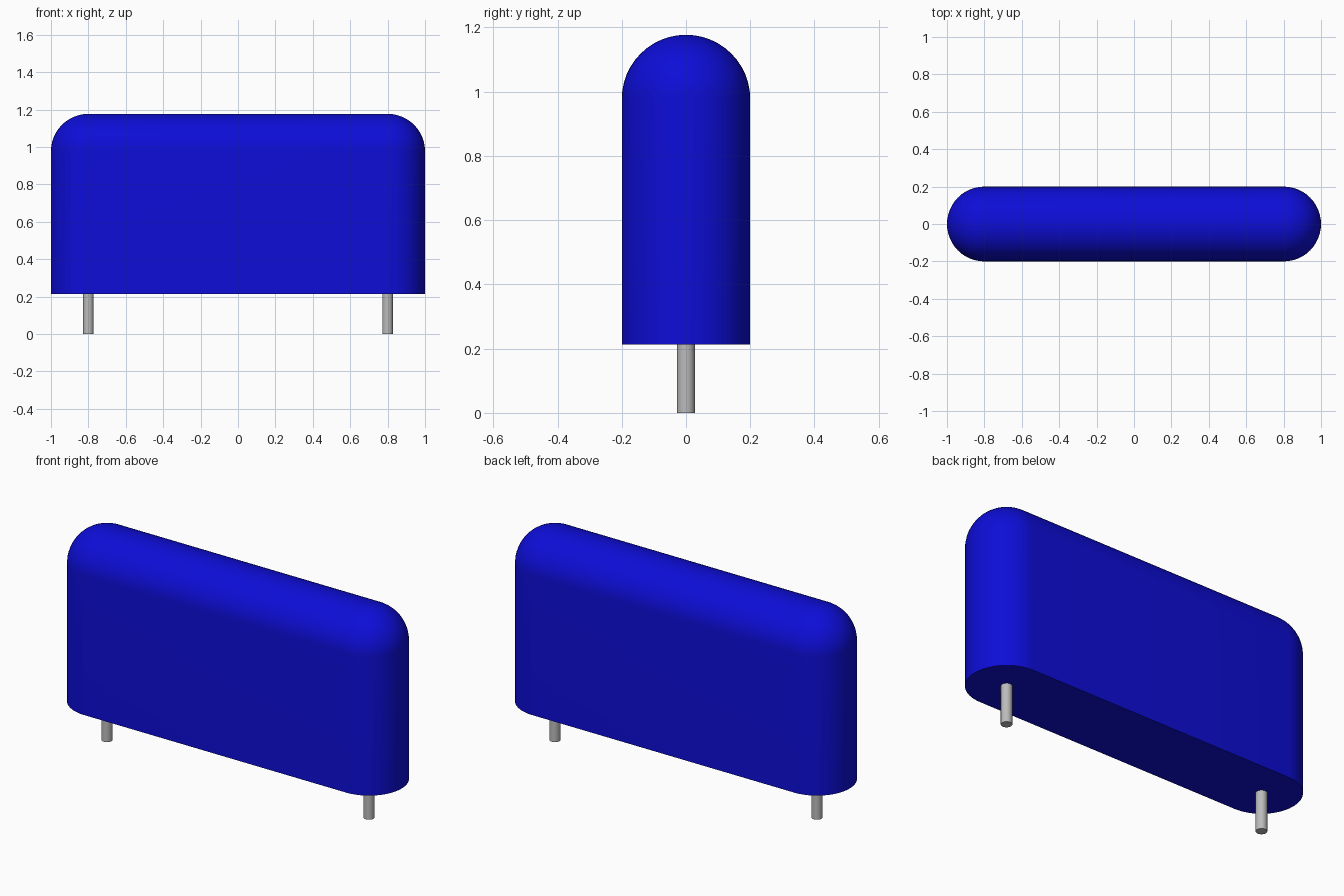
import bpy, bmesh
from math import sin, cos, pi, radians

cube = bpy.data.objects.get("Cube")
if cube:
    bpy.data.objects.remove(cube, do_unlink=True)

RADIUS = 0.2      # half thickness of the body and radius of its rounding
HALF = 0.8        # centre of each rounded end, also the pin position
BASE = 0.213
SHOULDER = 0.977
STEPS = 24        # segments per half circle


def material(name, colour, roughness):
    mat = bpy.data.materials.new(name)
    mat.use_nodes = True
    mat.diffuse_color = (*colour, 1)
    bsdf = mat.node_tree.nodes["Principled BSDF"]
    bsdf.inputs["Base Color"].default_value = (*colour, 1)
    bsdf.inputs["Roughness"].default_value = roughness
    return mat


def finish(bm, name, mat):
    bmesh.ops.recalc_face_normals(bm, faces=bm.faces)
    mesh = bpy.data.meshes.new(name)
    bm.to_mesh(mesh)
    bm.free()
    obj = bpy.data.objects.new(name, mesh)
    bpy.context.collection.objects.link(obj)
    mesh.materials.append(mat)
    bpy.ops.object.select_all(action="DESELECT")
    obj.select_set(True)
    bpy.context.view_layer.objects.active = obj
    bpy.ops.object.shade_smooth_by_angle(angle=radians(35))
    return obj


def stadium(bm, r, z):
    """Ring of vertices around a slot outline of radius r."""
    ring = []
    for side in (1, -1):
        for i in range(STEPS + 1):
            a = -pi / 2 + pi * i / STEPS
            ring.append(bm.verts.new((side * (HALF + r * cos(a)), side * r * sin(a), z)))
    return ring


blue = material("blue coating", (0.004, 0.004, 0.68), 0.5)
grey = material("grey metal", (0.5, 0.5, 0.5), 0.5)

# Body: slot-shaped block whose top edge is fully rounded into a ridge
bm = bmesh.new()
rings = [stadium(bm, RADIUS, BASE)]
for k in range(STEPS // 2 + 1):
    t = pi * k / STEPS
    rings.append(stadium(bm, RADIUS * cos(t), SHOULDER + RADIUS * sin(t)))
bm.faces.new(rings[0][::-1])
for low, high in zip(rings, rings[1:]):
    for i in range(len(low)):
        j = (i + 1) % len(low)
        bm.faces.new((low[i], low[j], high[j], high[i]))
bmesh.ops.remove_doubles(bm, verts=bm.verts, dist=0.0001)
finish(bm, "body", blue)

# Pins: one short round lead under each end
for name, x in (("left_pin", HALF), ("right_pin", -HALF)):
    bm = bmesh.new()
    bmesh.ops.create_cone(bm, cap_ends=True, segments=24, radius1=0.028,
                          radius2=0.028, depth=BASE)
    bmesh.ops.translate(bm, verts=bm.verts, vec=(x, 0, BASE / 2))
    finish(bm, name, grey)
